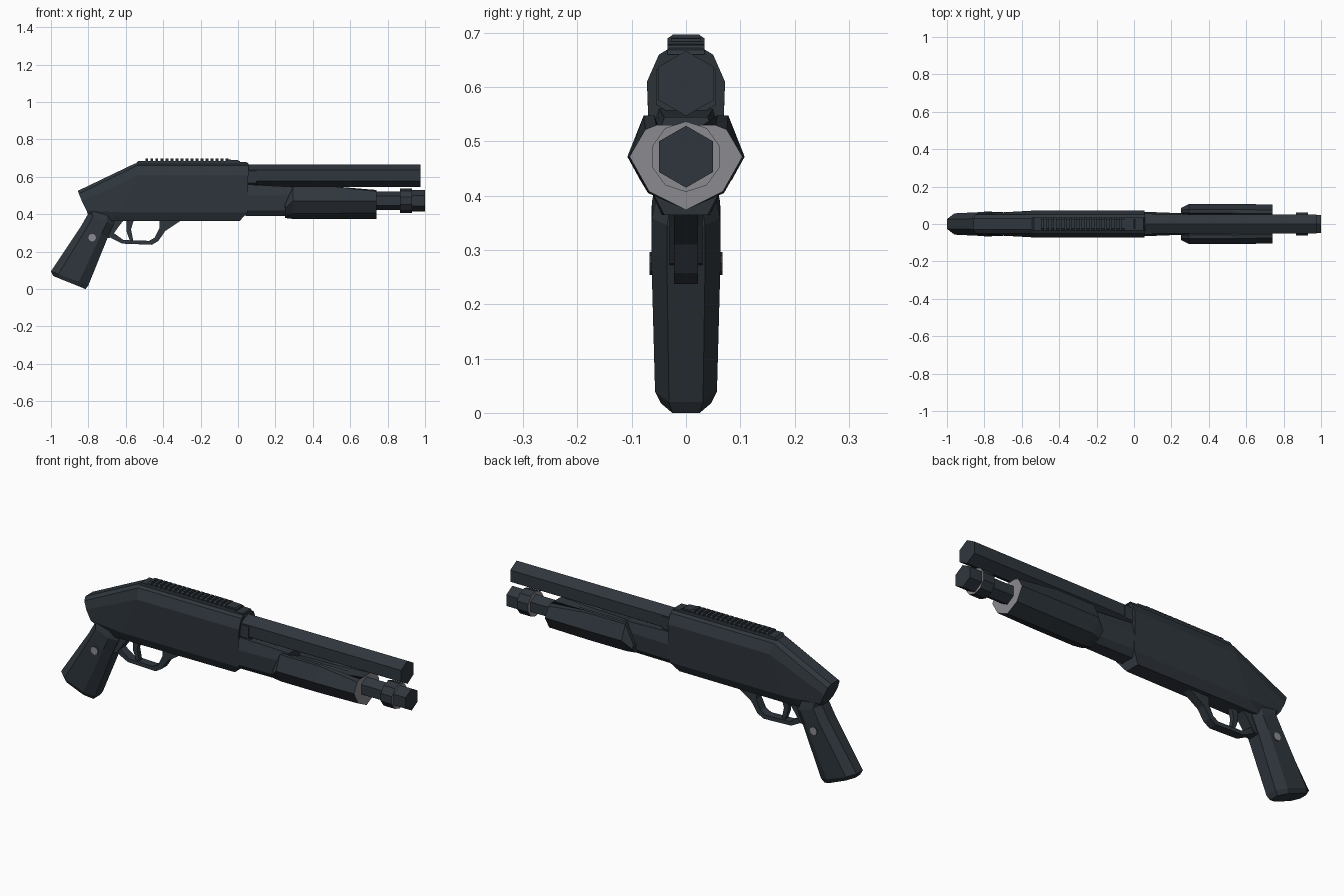
import bpy, bmesh, math


def material(name, rgb):
    m = bpy.data.materials.new(name)
    m.diffuse_color = (*rgb, 1)
    return m


DARK = material("dark gunmetal", (0.028, 0.037, 0.046))
GREY = material("bare grey metal", (0.26, 0.26, 0.28))


def loft(name, rings, ends=DARK, closed=False):
    """Skin rings of equal length; end caps take their own material."""
    bm = bmesh.new()
    vs = [[bm.verts.new(p) for p in r] for r in rings]
    n = len(rings[0])
    pairs = list(zip(vs, vs[1:])) + ([(vs[-1], vs[0])] if closed else [])
    for a, b in pairs:
        for i in range(n):
            j = (i + 1) % n
            bm.faces.new((a[i], a[j], b[j], b[i]))
    if not closed:
        for r in (vs[0], vs[-1]):
            bm.faces.new(r).material_index = 1
    bmesh.ops.recalc_face_normals(bm, faces=bm.faces)
    me = bpy.data.meshes.new(name)
    bm.to_mesh(me)
    bm.free()
    me.materials.append(DARK)
    me.materials.append(ends)
    ob = bpy.data.objects.new(name, me)
    bpy.context.collection.objects.link(ob)
    return ob


def mirror(half):
    """Close a half section (x, y, z) by reflecting it across y = 0."""
    return half + [(x, -y, z) for x, y, z in reversed(half) if y > 0]


def at(x, half):
    return mirror([(x, y, z) for y, z in half])


def tube(name, z, stations, sides=6, ends=DARK):
    """Faceted tube along x with a corner at the top; stations are (x, radius)."""
    ang = [math.pi / 2 + math.tau * i / sides for i in range(sides)]
    return loft(name, [[(x, r * math.cos(a), z + r * math.sin(a)) for a in ang]
                       for x, r in stations], ends)


def plate(name, profile, w, y=0, ends=DARK):
    """Side profile (x, z) given thickness along y."""
    return loft(name, [[(x, y + s * w, z) for x, z in profile] for s in (-1, 1)], ends)


# Receiver
loft("receiver", [
    mirror([(-0.80, 0.035, 0.40), (-0.81, 0.055, 0.42), (-0.835, 0.055, 0.47),
            (-0.85, 0.05, 0.51), (-0.857, 0.03, 0.525)]),
    mirror([(-0.70, 0.045, 0.365), (-0.62, 0.065, 0.41), (-0.53, 0.072, 0.61),
            (-0.54, 0.05, 0.66), (-0.55, 0.03, 0.672)]),
    mirror([(0.01, 0.04, 0.365), (0.05, 0.064, 0.41), (0.055, 0.072, 0.61),
            (0.055, 0.05, 0.66), (0.055, 0.03, 0.672)])])

# Barrel and magazine tube
tube("barrel", 0.607, [(0.04, 0.06), (0.975, 0.06)])
tube("barrel_ring", 0.600, [(0.05, 0.064), (0.10, 0.064)])
tube("magazine_tube", 0.472, [(0.04, 0.05), (0.89, 0.05)])
tube("magazine_cap", 0.472, [(0.89, 0.057), (1.0, 0.057)])
tube("magazine_collar", 0.472, [(0.865, 0.065), (0.93, 0.065)], 10, GREY)

# Neck joining the barrel, tube and receiver
loft("neck", [
    at(0.04, [(0.035, 0.39), (0.06, 0.42), (0.066, 0.50), (0.05, 0.56)]),
    at(0.32, [(0.03, 0.39), (0.052, 0.42), (0.055, 0.50), (0.04, 0.545)])])

# Sliding fore-end
loft("fore_end", [
    at(0.25, [(0, 0.38), (0.06, 0.405), (0.085, 0.43), (0.075, 0.45), (0.06, 0.45), (0.05, 0.45)]),
    at(0.295, [(0, 0.375), (0.07, 0.405), (0.108, 0.472), (0.078, 0.548), (0.058, 0.548), (0.05, 0.50)]),
    at(0.52, [(0, 0.374), (0.07, 0.405), (0.108, 0.472), (0.078, 0.548), (0.058, 0.548), (0.045, 0.51)]),
    at(0.74, [(0, 0.374), (0.068, 0.408), (0.104, 0.472), (0.075, 0.522), (0.055, 0.53), (0.03, 0.53)]),
]).data.materials[1] = GREY
for p in bpy.data.objects["fore_end"].data.polygons:
    if p.material_index == 1 and p.center.x < 0.5:
        p.material_index = 0

# Pistol grip: slanted chamfered sections between a back and a front point
rings = []
for bx, bz, fx, fz, w in [(-0.82, 0.45, -0.66, 0.39, 0.052),
                          (-0.803, 0.40, -0.665, 0.345, 0.063),
                          (-0.84, 0.335, -0.695, 0.28, 0.064),
                          (-1.0, 0.095, -0.80, 0.02, 0.057),
                          (-0.988, 0.07, -0.815, 0.0, 0.046)]:
    rings.append(mirror([(bx + (fx - bx) * t, w * k, bz + (fz - bz) * t)
                         for t, k in [(0, 0.45), (0.2, 1), (0.75, 1), (1, 0.55)]]))
loft("grip", rings)

# Grip screws
disc = [(-0.78 + 0.021 * math.cos(i * math.tau / 8), 0.275 + 0.021 * math.sin(i * math.tau / 8))
        for i in range(8)]
for side in (-1, 1):
    plate("grip_screw", disc, 0.004, side * 0.063, GREY)

# Trigger guard: inner and outer paths swept into a strap
outer = [(-0.71, 0.29), (-0.62, 0.243), (-0.46, 0.237), (-0.425, 0.258), (-0.39, 0.31), (-0.30, 0.37)]
inner = [(-0.70, 0.325), (-0.612, 0.262), (-0.475, 0.258), (-0.445, 0.275), (-0.42, 0.325), (-0.42, 0.375)]
loft("trigger_guard", [[(o[0], -0.022, o[1]), (o[0], 0.022, o[1]), (i[0], 0.022, i[1]), (i[0], -0.022, i[1])]
                       for o, i in zip(outer, inner)])
plate("guard_root", [(-0.72, 0.38), (-0.72, 0.27), (-0.68, 0.275), (-0.63, 0.345), (-0.60, 0.38)], 0.03)
plate("trigger", [(-0.595, 0.375), (-0.555, 0.375), (-0.572, 0.32), (-0.558, 0.25),
                  (-0.575, 0.25), (-0.597, 0.31)], 0.012)

# Top rail with repeated teeth
plate("rail_base", [(-0.55, 0.665), (-0.535, 0.684), (0.01, 0.684), (0.01, 0.665)], 0.034)
plate("rail_front_block", [(-0.055, 0.68), (-0.05, 0.692), (0.0, 0.69), (0.01, 0.68)], 0.028)
plate("rail_nose", [(0.0, 0.66), (0.0, 0.68), (0.05, 0.678), (0.06, 0.66)], 0.034)
for i in range(17):
    x = -0.495 + i * 0.0268
    loft("rail_tooth", [at(x + d, [(0.034, 0.682), (0.034, 0.69), (0.024, 0.697)])
                        for d in (0, 0.015)])
